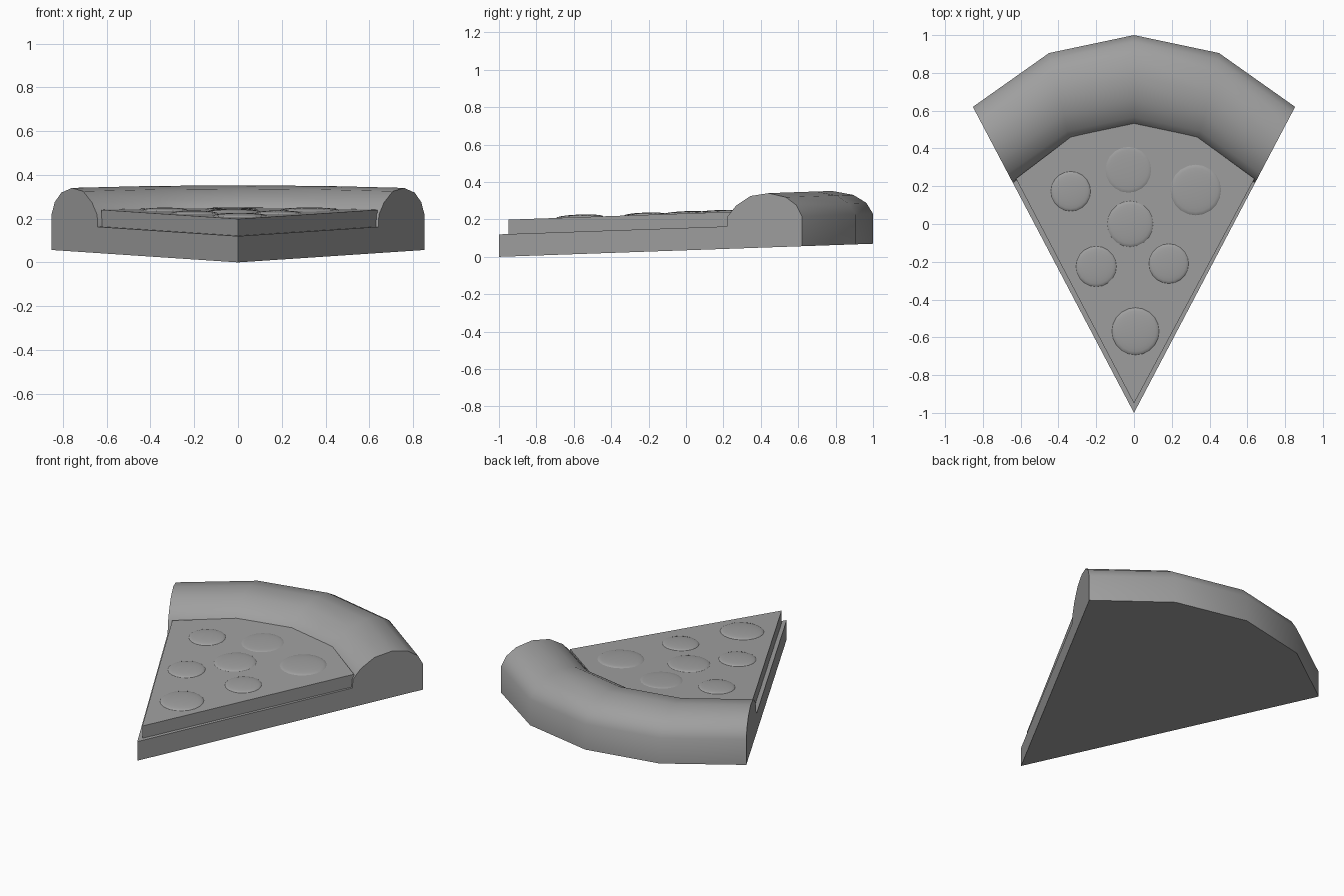
import bpy, bmesh, math

cube = bpy.data.objects.get("Cube")
if cube:
    bpy.data.objects.remove(cube, do_unlink=True)

GREY = (0.35, 0.35, 0.35, 1)
grey = bpy.data.materials.new("plain grey")
grey.use_nodes = True
grey.diffuse_color = GREY
grey.node_tree.nodes["Principled BSDF"].inputs["Base Color"].default_value = GREY

BASE_TOP, CHEESE_TOP, SLOPE = 0.12, 0.197, 0.035


def finish(name, bm, angle=42):
    """Tilt the part up towards the back and turn it into a smooth object."""
    for v in bm.verts:
        v.co.z += SLOPE * (v.co.y + 1)
    bmesh.ops.recalc_face_normals(bm, faces=bm.faces)
    mesh = bpy.data.meshes.new(name)
    bm.to_mesh(mesh)
    bm.free()
    mesh.materials.append(grey)
    obj = bpy.data.objects.new(name, mesh)
    bpy.context.collection.objects.link(obj)
    bpy.ops.object.select_all(action='DESELECT')
    obj.select_set(True)
    bpy.context.view_layer.objects.active = obj
    bpy.ops.object.shade_smooth_by_angle(angle=math.radians(angle))
    return obj


# Dough: one section (fraction from tip to rim, height) swept over the rim points
rim = [(-0.853, 0.62), (-0.45, 0.905), (0, 1), (0.45, 0.905), (0.853, 0.62)]
section = [(0, 0), (1, 0), (1, 0.16), (0.982, 0.22), (0.947, 0.265),
           (0.89, 0.29), (0.83, 0.278), (0.783, 0.23), (0.755, 0.175),
           (0.752, BASE_TOP), (0, BASE_TOP)]
bm = bmesh.new()
rays = [[bm.verts.new((x * t, (y + 1) * t - 1, z)) for t, z in section]
        for x, y in rim]
for a, b in zip(rays, rays[1:]):
    for i in range(len(section) - 1):
        bm.faces.new((a[i], a[i + 1], b[i + 1], b[i]))
bm.faces.new(rays[0])
bm.faces.new(rays[-1])
bmesh.ops.remove_doubles(bm, verts=bm.verts, dist=0.0005)
finish("dough_and_crust", bm)

# Cheese: a slightly smaller wedge, its back tucked into the crust
outline = [(0, -0.95), (0.638, 0.24), (0.335, 0.46), (0, 0.54),
           (-0.335, 0.46), (-0.625, 0.24)]
bm = bmesh.new()
sheet = bm.faces.new([bm.verts.new((x, y, BASE_TOP - 0.005)) for x, y in outline])
raised = bmesh.ops.extrude_face_region(bm, geom=[sheet], use_keep_orig=True)["geom"]
for v in raised:
    if isinstance(v, bmesh.types.BMVert):
        v.co.z = CHEESE_TOP
finish("cheese", bm, 30)

# Toppings: shallow domed discs (x, y, radius, height)
toppings = [(-0.335, 0.173, 0.105, 0.012), (-0.03, 0.287, 0.121, 0.008),
            (0.327, 0.18, 0.134, 0.012), (-0.02, 0, 0.121, 0.012),
            (-0.2, -0.225, 0.107, 0.012), (0.184, -0.21, 0.105, 0.012),
            (0.008, -0.568, 0.125, 0.014)]
for n, (x, y, r, h) in enumerate(toppings, 1):
    bm = bmesh.new()
    bmesh.ops.create_uvsphere(bm, u_segments=20, v_segments=12, radius=1)
    for v in bm.verts:
        v.co = (x + v.co.x * r, y + v.co.y * r, CHEESE_TOP + v.co.z * h)
    finish(f"topping_slice_{n}", bm)
